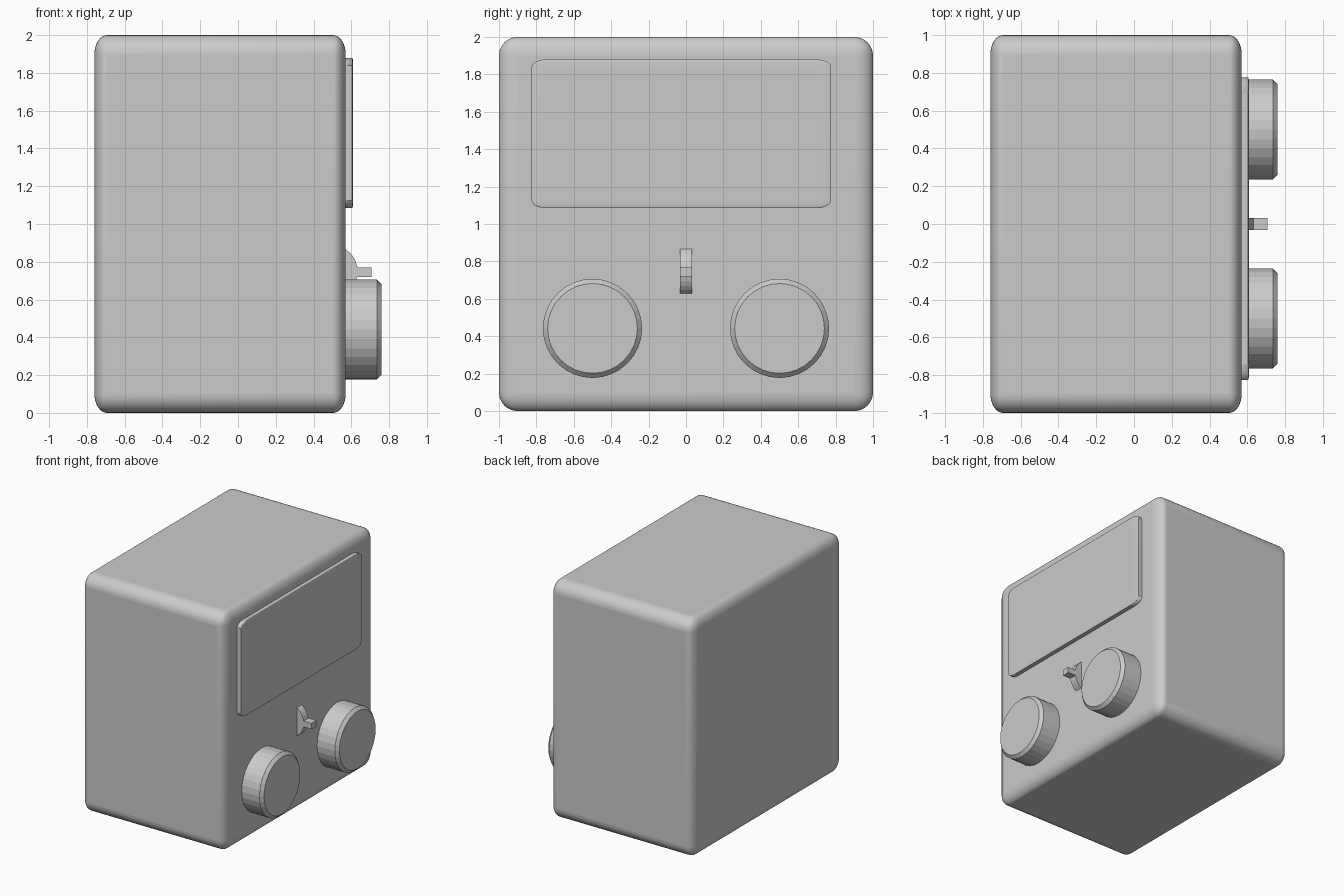
import bpy
import math

if "Cube" in bpy.data.objects:
    bpy.data.objects.remove(bpy.data.objects["Cube"])


def apply_bevel(obj, width, segments, angle=30):
    mod = obj.modifiers.new("bevel", 'BEVEL')
    mod.width = width
    mod.segments = segments
    mod.limit_method = 'ANGLE'
    mod.angle_limit = math.radians(angle)


def box(name, lo, hi, bevel=0.0, segments=6):
    """Box between two corners; bevel is made before scaling, so it stretches with the box."""
    mid = [(a + b) / 2 for a, b in zip(lo, hi)]
    bpy.ops.mesh.primitive_cube_add(size=2, location=mid)
    obj = bpy.context.object
    obj.name = name
    obj.scale = [(b - a) / 2 for a, b in zip(lo, hi)]
    if bevel:
        apply_bevel(obj, bevel, segments)
        bpy.ops.object.shade_smooth_by_angle(angle=math.radians(35))
    return obj


def disc(name, radius, depth, location, rotation):
    bpy.ops.mesh.primitive_cylinder_add(vertices=32, radius=radius, depth=depth,
                                        location=location, rotation=rotation)
    obj = bpy.context.object
    obj.name = name
    return obj


# Rounded casing
box("casing", (-0.76, -1, 0), (0.57, 1, 2), bevel=0.1, segments=8)

# Raised screen panel
box("screen", (0.50, -0.825, 1.085), (0.61, 0.775, 1.88), bevel=0.1, segments=6)

# Two chamfered knobs
for side, y in (("left", -0.5), ("right", 0.5)):
    knob = disc("knob_" + side, 0.265, 0.24, (0.64, y, 0.442), (0, math.pi / 2, 0))
    apply_bevel(knob, 0.025, 1)

# Toggle switch: half-sunk wheel with a small lever
disc("switch_wheel", 0.143, 0.065, (0.491, 0, 0.747), (math.pi / 2, 0, 0))
box("switch_lever", (0.55, -0.0325, 0.72), (0.706, 0.0325, 0.77))
